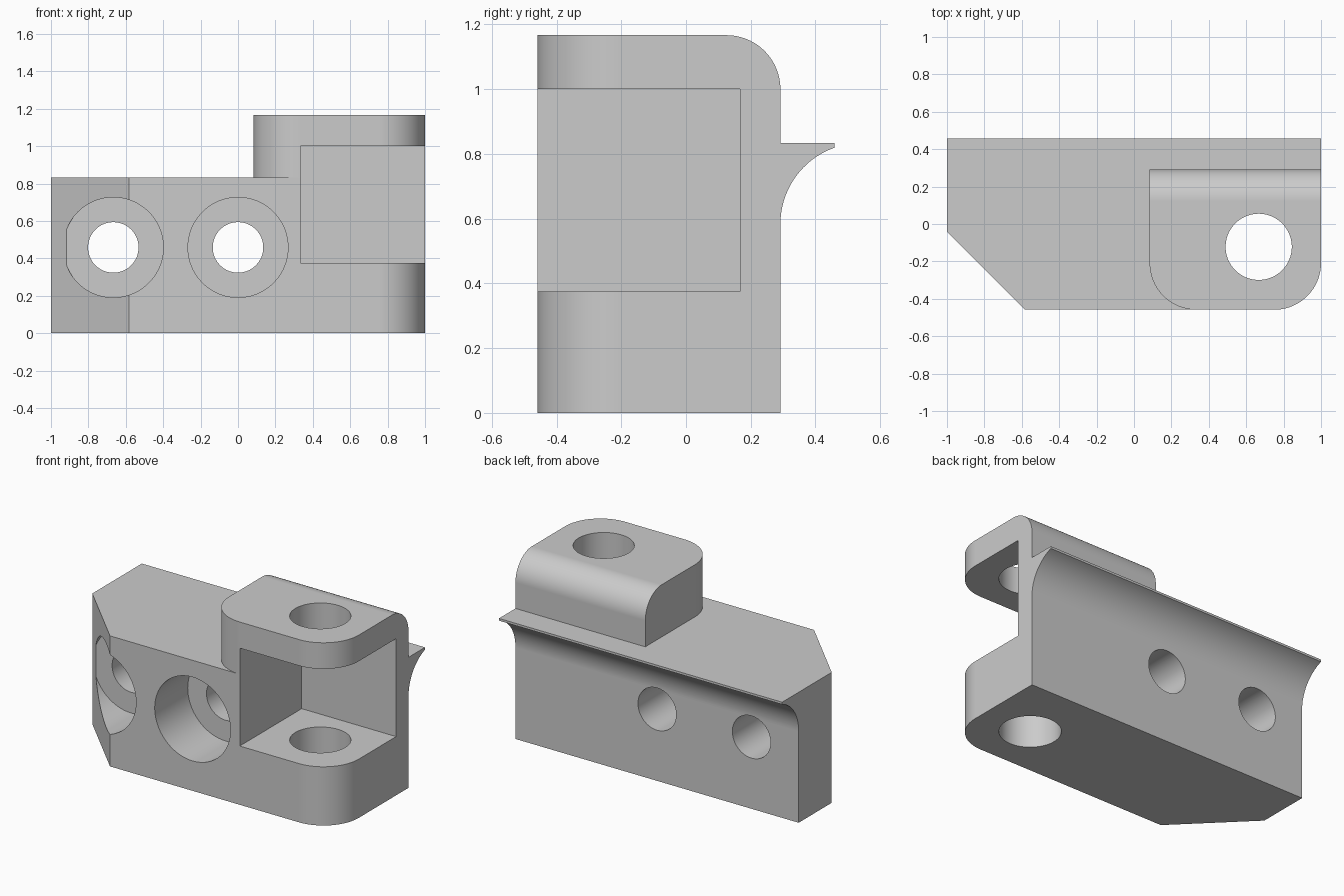
import bpy, bmesh
from math import sin, cos, pi, radians
from mathutils import Matrix, Vector

cube = bpy.data.objects.get("Cube")
if cube:
    bpy.data.objects.remove(cube, do_unlink=True)

grey = bpy.data.materials.new("plain grey")
grey.use_nodes = True
grey.diffuse_color = (0.6, 0.6, 0.6, 1)
grey.node_tree.nodes["Principled BSDF"].inputs["Base Color"].default_value = (0.6, 0.6, 0.6, 1)

FRONT, BACK, LIP, TOP = -0.4583, 0.2917, 0.4583, 0.8333


def arc(cx, cy, r, start, end, steps=24):
    angles = [radians(start + (end - start) * i / steps) for i in range(steps + 1)]
    return [(cx + r * cos(a), cy + r * sin(a)) for a in angles]


def prism(name, outline, axis, low, high):
    """Extrude an outline along x (outline is y, z) or along z (outline is x, y)."""
    bm = bmesh.new()
    if axis == "x":
        points = [(low, u, v) for u, v in outline]
        step = Vector((high - low, 0, 0))
    else:
        points = [(u, v, low) for u, v in outline]
        step = Vector((0, 0, high - low))
    face = bm.faces.new([bm.verts.new(p) for p in points])
    result = bmesh.ops.extrude_face_region(bm, geom=[face])
    moved = [g for g in result["geom"] if isinstance(g, bmesh.types.BMVert)]
    bmesh.ops.translate(bm, verts=moved, vec=step)
    return finish(name, bm)


def cylinder(name, centre, radius, depth, axis):
    bm = bmesh.new()
    turn = Matrix.Rotation(pi / 2, 4, "X") if axis == "y" else Matrix()
    bmesh.ops.create_cone(bm, cap_ends=True, segments=96, radius1=radius, radius2=radius,
                          depth=depth, matrix=Matrix.Translation(centre) @ turn)
    return finish(name, bm)


def finish(name, bm):
    bmesh.ops.recalc_face_normals(bm, faces=bm.faces)
    mesh = bpy.data.meshes.new(name)
    bm.to_mesh(mesh)
    bm.free()
    mesh.materials.append(grey)
    obj = bpy.data.objects.new(name, mesh)
    bpy.context.collection.objects.link(obj)
    return obj


def activate(obj):
    bpy.ops.object.select_all(action="DESELECT")
    obj.select_set(True)
    bpy.context.view_layer.objects.active = obj


def combine(target, tool, operation):
    tool.hide_render = True
    mod = target.modifiers.new(operation, "BOOLEAN")
    mod.operation, mod.solver, mod.object = operation, "EXACT", tool
    activate(target)
    bpy.ops.object.modifier_apply(modifier=mod.name)
    bpy.data.objects.remove(tool, do_unlink=True)


# Main bar with a concave flare under the thin rear lip
flare = arc(0.5417, 0.5833, 0.25, 180, 109.47)
body = prism("bracket_body", [(FRONT, 0), (BACK, 0)] + flare + [(LIP, TOP), (FRONT, TOP)],
             "x", -1, 1)
corner = arc(0.75, FRONT + 0.25, 0.25, -90, 0)
plan = prism("body_plan", [(-1, -0.0417), (-0.5833, FRONT)] + corner + [(1, 0.6), (-1, 0.6)],
             "z", -0.2, 1.5)
combine(body, plan, "INTERSECT")

# Raised clevis block with a rounded rear top edge and rounded front corners
rear_round = arc(0.125, 1.0, 0.1667, 0, 90)
block = prism("clevis_block", [(FRONT, 0.6), (BACK, 0.6)] + rear_round + [(FRONT, 1.1667)],
              "x", 0.0833, 1)
left_corner = arc(0.3333, FRONT + 0.25, 0.25, 180, 270)
plan = prism("block_plan", left_corner + corner + [(1, 0.6), (0.0833, 0.6)], "z", 0.2, 1.5)
combine(block, plan, "INTERSECT")
combine(body, block, "UNION")

# Open pocket between the clevis arms
pocket = prism("pocket_cutter", [(-0.7, 0.375), (0.1667, 0.375), (0.1667, 1.0), (-0.7, 1.0)],
               "x", 0.3333, 1.3)
combine(body, pocket, "DIFFERENCE")

# Vertical pin hole and the two counterbored screw holes
combine(body, cylinder("pin_cutter", (0.6667, -0.122, 0.6), 0.177, 2, "z"), "DIFFERENCE")
for x in (-0.6667, 0):
    combine(body, cylinder("screw_cutter", (x, 0, 0.4583), 0.135, 2, "y"), "DIFFERENCE")
    combine(body, cylinder("counterbore_cutter", (x, -0.625, 0.4583), 0.2675, 1, "y"),
            "DIFFERENCE")

# Smooth curves, crisp edges
activate(body)
bpy.ops.object.shade_smooth_by_angle(angle=radians(30))
weighted = body.modifiers.new("weighted_normals", "WEIGHTED_NORMAL")
weighted.keep_sharp = True
